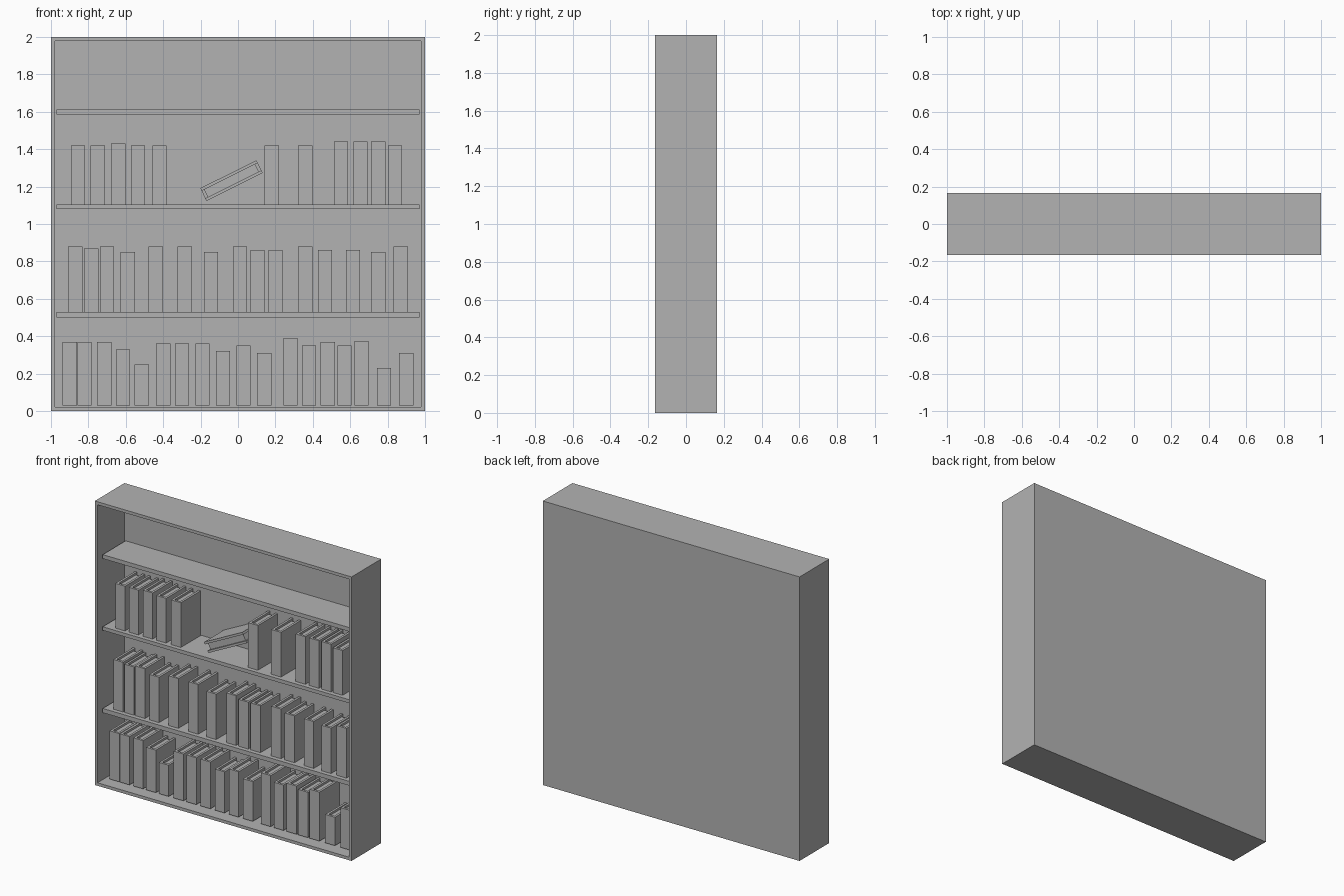
import bpy
import bmesh
import math
from mathutils import Matrix, Vector

cube = bpy.data.objects.get("Cube")
if cube:
    bpy.data.objects.remove(cube, do_unlink=True)

grey = bpy.data.materials.new("plain grey")
grey.use_nodes = True
GREY_RGB = (0.45, 0.45, 0.45, 1)
grey.diffuse_color = GREY_RGB
grey.node_tree.nodes["Principled BSDF"].inputs["Base Color"].default_value = GREY_RGB

HALF_DEPTH = 0.165
WALL = 0.03
BOOK_WIDTH = 0.076
BOOK_DEPTH = 0.22
BOOK_Y = 0.02
COVER = 0.016
RECESS = 0.015


def add_box(bm, low, high):
    low, high = Vector(low), Vector(high)
    matrix = Matrix.Translation((low + high) / 2) @ Matrix.Diagonal((*(high - low), 1))
    return bmesh.ops.create_cube(bm, size=1, matrix=matrix)["verts"]


def finish(name, bm):
    bmesh.ops.recalc_face_normals(bm, faces=bm.faces[:])
    mesh = bpy.data.meshes.new(name)
    bm.to_mesh(mesh)
    bm.free()
    mesh.materials.append(grey)
    obj = bpy.data.objects.new(name, mesh)
    bpy.context.collection.objects.link(obj)
    return obj


def make_case():
    bm = bmesh.new()
    add_box(bm, (-1, -HALF_DEPTH, 0), (1, HALF_DEPTH, 2))
    bm.normal_update()
    front = min(bm.faces, key=lambda f: f.calc_center_median().y)
    bmesh.ops.inset_region(bm, faces=[front], thickness=WALL)
    # Push the inset front back to leave a thin rear panel
    back = bmesh.ops.extrude_discrete_faces(bm, faces=[front])["faces"]
    depth = 2 * HALF_DEPTH - WALL
    bmesh.ops.translate(bm, verts=back[0].verts[:], vec=(0, depth, 0))
    finish("bookcase_frame", bm)


def make_shelf(name, bottom, top):
    bm = bmesh.new()
    inner = 1 - WALL
    add_box(bm, (-inner, -0.12, bottom), (inner, HALF_DEPTH - WALL, top))
    finish(name, bm)


def make_book(name, height):
    """Book centred on its own origin, spine facing -y."""
    bm = bmesh.new()
    w, d, h = BOOK_WIDTH / 2, BOOK_DEPTH / 2, height / 2
    # Cover: U profile extruded upwards
    profile = [(-w, -d), (w, -d), (w, d), (w - COVER, d), (w - COVER, COVER - d),
               (COVER - w, COVER - d), (COVER - w, d), (-w, d)]
    base = bm.faces.new([bm.verts.new((x, y, -h)) for x, y in profile])
    geom = bmesh.ops.extrude_face_region(bm, geom=[base])["geom"]
    raised = [g for g in geom if isinstance(g, bmesh.types.BMVert)]
    bmesh.ops.translate(bm, verts=raised, vec=(0, 0, height))
    # Page block, recessed between the covers
    add_box(bm, (COVER - w, COVER - d, RECESS - h), (w - COVER, d - RECESS, h - RECESS))
    return finish(name, bm)


make_case()
make_shelf("lower_shelf", 0.5, 0.53)
make_shelf("middle_shelf", 1.08, 1.105)
make_shelf("upper_shelf", 1.585, 1.613)

# Each row: shelf level, book centres and book tops in hundredths
rows = {
    "bottom": (0.03,
               [-90, -82, -71.5, -61.5, -51.5, -40, -30, -19, -8, 3, 14, 28, 38, 48, 57, 66, 78, 90],
               [37, 37, 37, 33, 25, 36, 36, 36, 32, 35, 31, 39, 35, 37, 35, 37.5, 23, 31]),
    "middle": (0.53,
               [-87, -78.5, -70, -59, -44, -28.5, -14.5, 1, 10.5, 20, 36, 46.5, 61.5, 75, 87],
               [88, 87, 88, 85, 88, 88, 85, 88, 86, 86, 88, 86, 86, 85, 88]),
    "top": (1.105,
            [-85.5, -75, -64, -53.5, -42, 18, 36, 55, 65.5, 75, 84],
            [142, 142, 143, 142, 142, 142, 142, 144, 144, 144, 142]),
}
for row, (level, centres, tops) in rows.items():
    for i, (centre, top) in enumerate(zip(centres, tops), start=1):
        height = top / 100 - level
        book = make_book(f"{row}_row_book_{i}", height)
        book.location = (centre / 100, BOOK_Y, level + height / 2)

# Fallen book leaning on its neighbour, page edges outwards
fallen = make_book("fallen_book", 0.335)
turn = Matrix.Rotation(math.radians(63.5), 4, "Y") @ Matrix.Rotation(math.pi, 4, "Z")
fallen.matrix_world = Matrix.Translation((-0.035, BOOK_Y, 1.232)) @ turn
